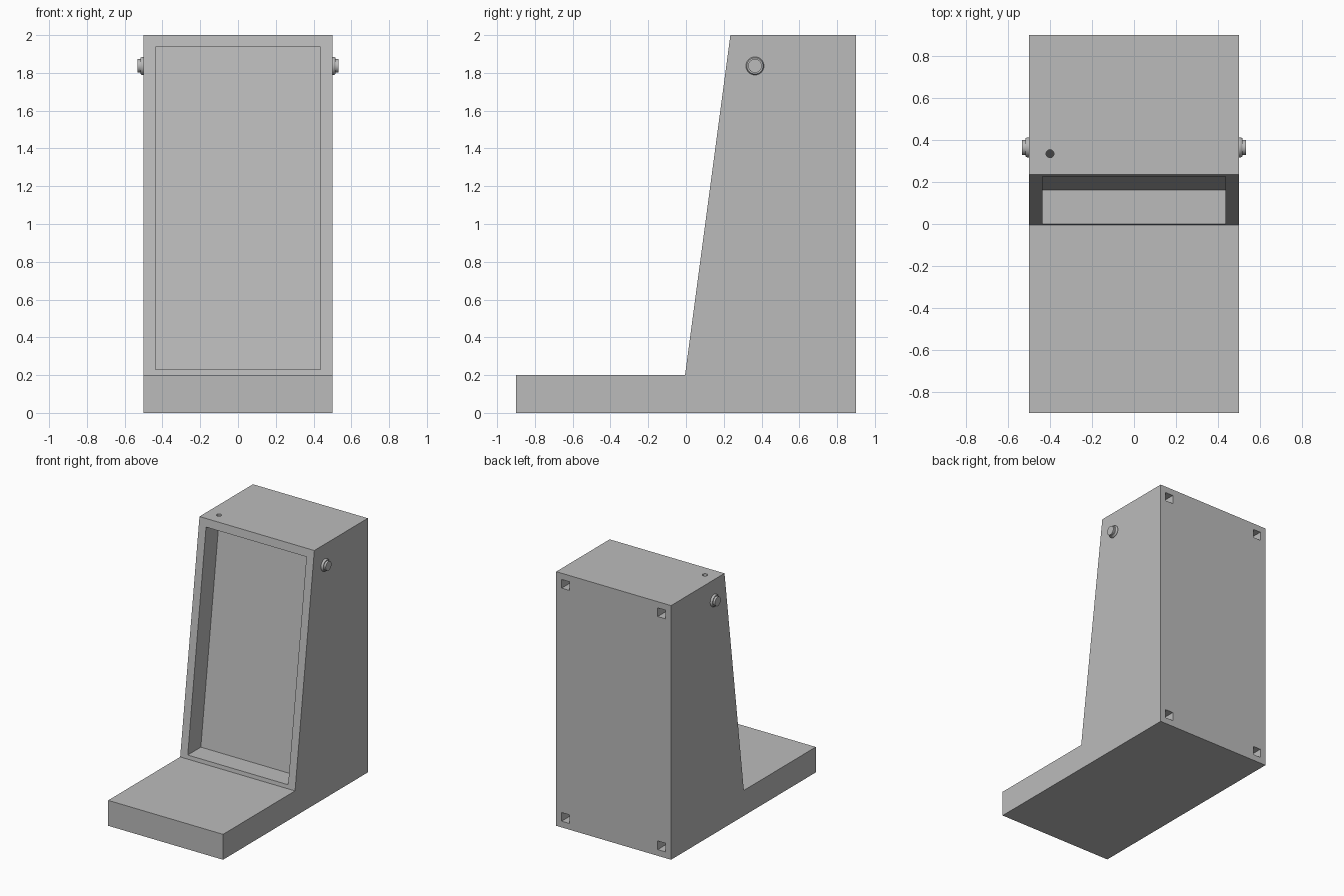
import bpy, bmesh, math
from mathutils import Matrix

old = bpy.data.objects.get("Cube")
if old:
    bpy.data.objects.remove(old, do_unlink=True)

grey = bpy.data.materials.new("plain grey")
grey.use_nodes = True
colour = (0.5, 0.5, 0.5, 1)
grey.diffuse_color = colour
grey.node_tree.nodes["Principled BSDF"].inputs["Base Color"].default_value = colour


def finish(name, bm):
    bmesh.ops.recalc_face_normals(bm, faces=bm.faces)
    mesh = bpy.data.meshes.new(name)
    bm.to_mesh(mesh)
    bm.free()
    mesh.materials.append(grey)
    obj = bpy.data.objects.new(name, mesh)
    bpy.context.collection.objects.link(obj)
    return obj


def prism(name, profile, half_width):
    """Side profile in (y, z), extruded across x."""
    bm = bmesh.new()
    face = bm.faces.new([bm.verts.new((-half_width, y, z)) for y, z in profile])
    new = bmesh.ops.extrude_face_region(bm, geom=[face])["geom"]
    verts = [v for v in new if isinstance(v, bmesh.types.BMVert)]
    bmesh.ops.translate(bm, verts=verts, vec=(2 * half_width, 0, 0))
    return finish(name, bm)


def cut(target, cutter):
    cutter.hide_render = True
    mod = target.modifiers.new("cut", "BOOLEAN")
    mod.operation = "DIFFERENCE"
    mod.solver = "EXACT"
    mod.object = cutter
    bpy.context.view_layer.objects.active = target
    bpy.ops.object.modifier_apply(modifier=mod.name)
    bpy.data.objects.remove(cutter, do_unlink=True)


def slope_y(z):
    """Depth of the leaning front face at height z."""
    return -0.005 + 0.24 * (z - 0.2) / 1.8


# Cabinet with a leaning front and a low deck
body = prism("cabinet_body", [(-0.9, 0), (0.9, 0), (0.9, 2), (slope_y(2), 2),
                              (slope_y(0.2), 0.2), (-0.9, 0.2)], 0.5)

# Recessed opening in the leaning front
low, high, depth = 0.23, 1.937, 0.163
cut(body, prism("recess_cutter", [(slope_y(low) - 0.1, low), (slope_y(low) + depth, low),
                                  (slope_y(high) + depth, high), (slope_y(high) - 0.1, high)], 0.437))

# Square sockets in the back corners
for x in (-0.418, 0.418):
    for z in (0.083, 1.917):
        bm = bmesh.new()
        bmesh.ops.create_cube(bm, size=1, matrix=Matrix.Translation((x, 0.9, z))
                              @ Matrix.Diagonal((0.068, 0.4, 0.068, 1)))
        cut(body, finish("socket_cutter", bm))

# Small round hole through the top into the recess
bm = bmesh.new()
bmesh.ops.create_cone(bm, cap_ends=True, segments=24, radius1=0.019, radius2=0.019, depth=0.1,
                      matrix=Matrix.Translation((-0.4, 0.335, 1.98)))
cut(body, finish("top_hole_cutter", bm))

# Stepped round buttons on both sides, turned from a (radius, offset) profile
for name, side in (("left_button", 1), ("right_button", -1)):
    bm = bmesh.new()
    profile = [(0, -0.01), (0.048, -0.01), (0.048, 0.008), (0.043, 0.017),
               (0.036, 0.017), (0.036, 0.033), (0, 0.033)]
    verts = [bm.verts.new((side * (0.5 + out), r, 0)) for r, out in profile]
    edges = [bm.edges.new(pair) for pair in zip(verts, verts[1:])]
    bmesh.ops.spin(bm, geom=verts + edges, cent=(0, 0, 0), axis=(1, 0, 0),
                   angle=math.tau, steps=32, use_merge=True)
    bmesh.ops.remove_doubles(bm, verts=bm.verts, dist=0.0001)
    bmesh.ops.translate(bm, verts=bm.verts, vec=(0, 0.365, 1.837))
    button = finish(name, bm)
    bpy.ops.object.select_all(action="DESELECT")
    button.select_set(True)
    bpy.context.view_layer.objects.active = button
    bpy.ops.object.shade_smooth_by_angle(angle=math.radians(25))
